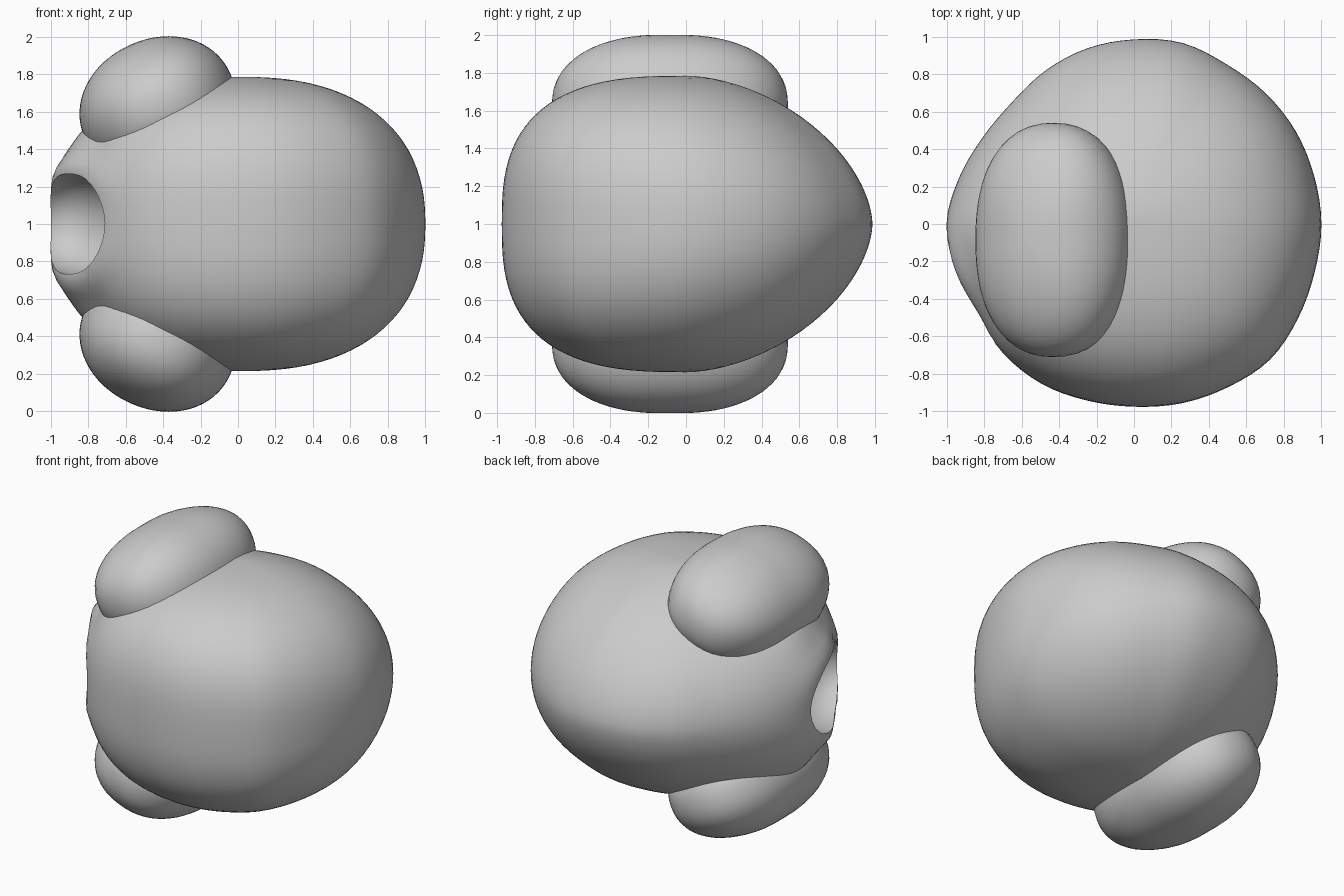
import bpy, math
from mathutils import Vector, Matrix

if "Cube" in bpy.data.objects:
    bpy.data.objects.remove(bpy.data.objects["Cube"])


def spow(v, e):
    return math.copysign(abs(v) ** e, v)


def blob(name, radius, height, power, seg=96, rings=48):
    """Closed rounded form: radius(t) is the plan outline, power(t) the roundness of the side profile."""
    verts, faces = [(0, 0, -height)], []
    for j in range(1, rings):
        ph = -math.pi / 2 + math.pi * j / rings
        for i in range(seg):
            t = 2 * math.pi * i / seg
            e = 2 / power(t)
            r = radius(t) * spow(math.cos(ph), e)
            verts.append((r * math.cos(t), r * math.sin(t), height * spow(math.sin(ph), e)))
    verts.append((0, 0, height))
    top = len(verts) - 1
    for i in range(seg):
        k = (i + 1) % seg
        faces.append((0, 1 + k, 1 + i))
        for j in range(rings - 2):
            a, b = 1 + j * seg, 1 + (j + 1) * seg
            faces.append((a + i, a + k, b + k, b + i))
        a = 1 + (rings - 2) * seg
        faces.append((a + i, a + k, top))
    me = bpy.data.meshes.new(name)
    me.from_pydata(verts, [], faces)
    ob = bpy.data.objects.new(name, me)
    bpy.context.collection.objects.link(ob)
    return ob


def smooth(ob):
    bpy.ops.object.select_all(action='DESELECT')
    ob.select_set(True)
    bpy.context.view_layer.objects.active = ob
    bpy.ops.object.shade_smooth_by_angle(angle=math.radians(40))


# Plan outline of the body, one radius every 15 degrees from +x
OUTLINE = [1.0, .995, .995, .99, .985, 1.0, .985, .97, .945, .92, .93, .965,
           1.0, .975, .945, .98, .985, .975, .975, .99, 1.005, 1.025, 1.01, .998]


def body_radius(t):
    u = t / (2 * math.pi) * 24
    i, f = int(u), u - int(u)
    a, b, c, d = (OUTLINE[(i + k) % 24] for k in (-1, 0, 1, 2))
    return b + .5 * f * (c - a + f * (2 * a - 5 * b + 4 * c - d + f * (3 * (b - c) + d - a)))


def body_power(t):
    lip = math.exp(-((math.degrees(t) - 198) / 22) ** 2)
    return 2.25 - .52 * math.sin(t) + .08 * math.cos(t) + .2 * lip


# Body: blunt at the front, tapering at the back
body = blob("body", body_radius, .785, body_power)
body.data.transform(Matrix.Translation((0, 0, 1)))

# Flared lip above and below the hollow
centre = Vector((-.88, -.33, 1))
n = Vector((-.92, -.38, 0)).normalized()
tan = Vector((-n.y, n.x, 0))
for v in body.data.vertices:
    p = v.co - centre
    if p.dot(n) > -.4:
        u, w = p.dot(tan) / .38, p.z / .28
        d = math.hypot(u, w) + 1e-6
        v.co += n * (.045 * math.exp(-((d - 1.1) / .3) ** 2) * w * w / (d * d))

# Hollow in the left side
cutter = blob("hollow_cutter", lambda t: 1, 1, lambda t: 2.1, 48, 24)
m = Matrix((n * .26, tan * .38, Vector((0, 0, .27)))).transposed().to_4x4()
m.translation = centre
cutter.data.transform(m)
cutter.hide_render = True
mod = body.modifiers.new("hollow", 'BOOLEAN')
mod.operation, mod.solver, mod.object = 'DIFFERENCE', 'EXACT', cutter
bpy.context.view_layer.objects.active = body
bpy.ops.object.modifier_apply(modifier=mod.name)
bpy.data.objects.remove(cutter)
smooth(body)


# Upper and lower tilted domed pads, mirrored about z = 1
def pad_radius(t):
    q = 2.25
    return (abs(math.cos(t) / .425) ** q + abs(math.sin(t) / .625) ** q) ** (-1 / q)


for name, side in (("upper_pad", 1), ("lower_pad", -1)):
    pad = blob(name, pad_radius, .355, lambda t: 2.05 + .2 * math.sin(t) ** 2, 64, 32)
    pad.data.transform(Matrix.Translation((-.43, -.085, 1 + side * .632))
                       @ Matrix.Rotation(-side * math.radians(24), 4, 'Y'))
    smooth(pad)
